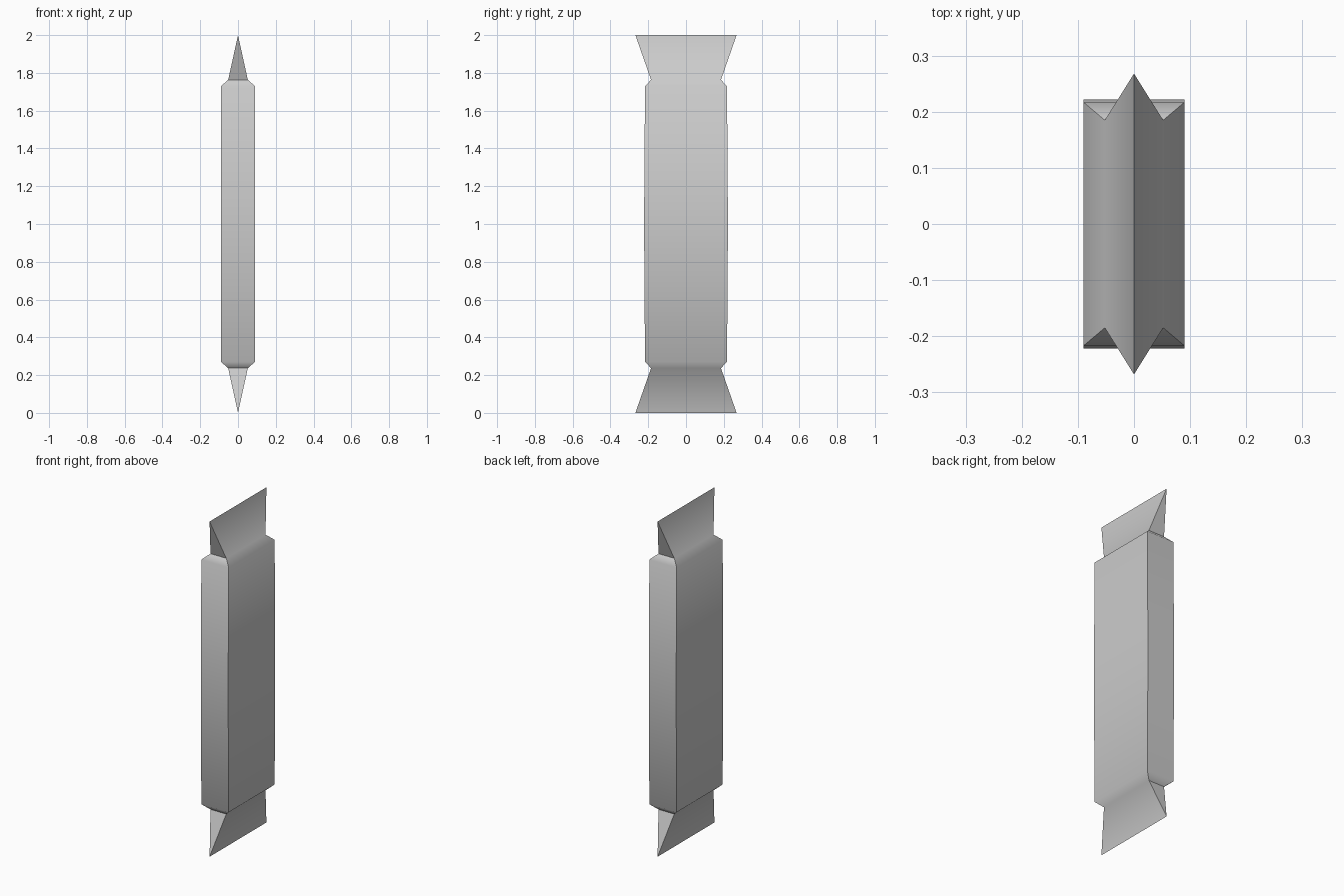
import bpy
import bmesh
from math import radians

cube = bpy.data.objects.get("Cube")
if cube:
    bpy.data.objects.remove(cube, do_unlink=True)

# Plain foil colour
foil = bpy.data.materials.new("light_grey_foil")
foil.use_nodes = True
colour = (0.6, 0.6, 0.6, 1)
foil.diffuse_color = colour
foil.node_tree.nodes["Principled BSDF"].inputs["Base Color"].default_value = colour

# Half profile above the middle: height, half width, half depth
half = [(0, 0.09, 0.222), (0.73, 0.09, 0.217), (0.763, 0.052, 0.185)]
rings = [(-z, w, d) for z, w, d in reversed(half[1:])] + half
END_Z, END_DEPTH = 1.0, 0.268

bm = bmesh.new()

# Padded body with sloping shoulders
loops = []
for z, w, d in rings:
    corners = [(-w, -d), (w, -d), (w, d), (-w, d)]
    loops.append([bm.verts.new((x, y, z + 1)) for x, y in corners])
for low, high in zip(loops, loops[1:]):
    for i in range(4):
        j = (i + 1) % 4
        bm.faces.new((low[i], low[j], high[j], high[i]))

# Pinched end fins, each flaring to a straight crimped edge
for side, neck in ((-1, loops[0]), (1, loops[-1])):
    front, back = [bm.verts.new((0, y, 1 + side * END_Z))
                   for y in (-END_DEPTH, END_DEPTH)]
    bm.faces.new((neck[0], neck[1], front))
    bm.faces.new((neck[1], neck[2], back, front))
    bm.faces.new((neck[2], neck[3], back))
    bm.faces.new((neck[3], neck[0], front, back))

bmesh.ops.recalc_face_normals(bm, faces=bm.faces)
mesh = bpy.data.meshes.new("wrapper")
bm.to_mesh(mesh)
bm.free()
mesh.materials.append(foil)
wrapper = bpy.data.objects.new("wrapper", mesh)
bpy.context.collection.objects.link(wrapper)

# Soft shoulders, sharp corners and necks
bpy.ops.object.select_all(action="DESELECT")
wrapper.select_set(True)
bpy.context.view_layer.objects.active = wrapper
bpy.ops.object.shade_smooth_by_angle(angle=radians(55))
